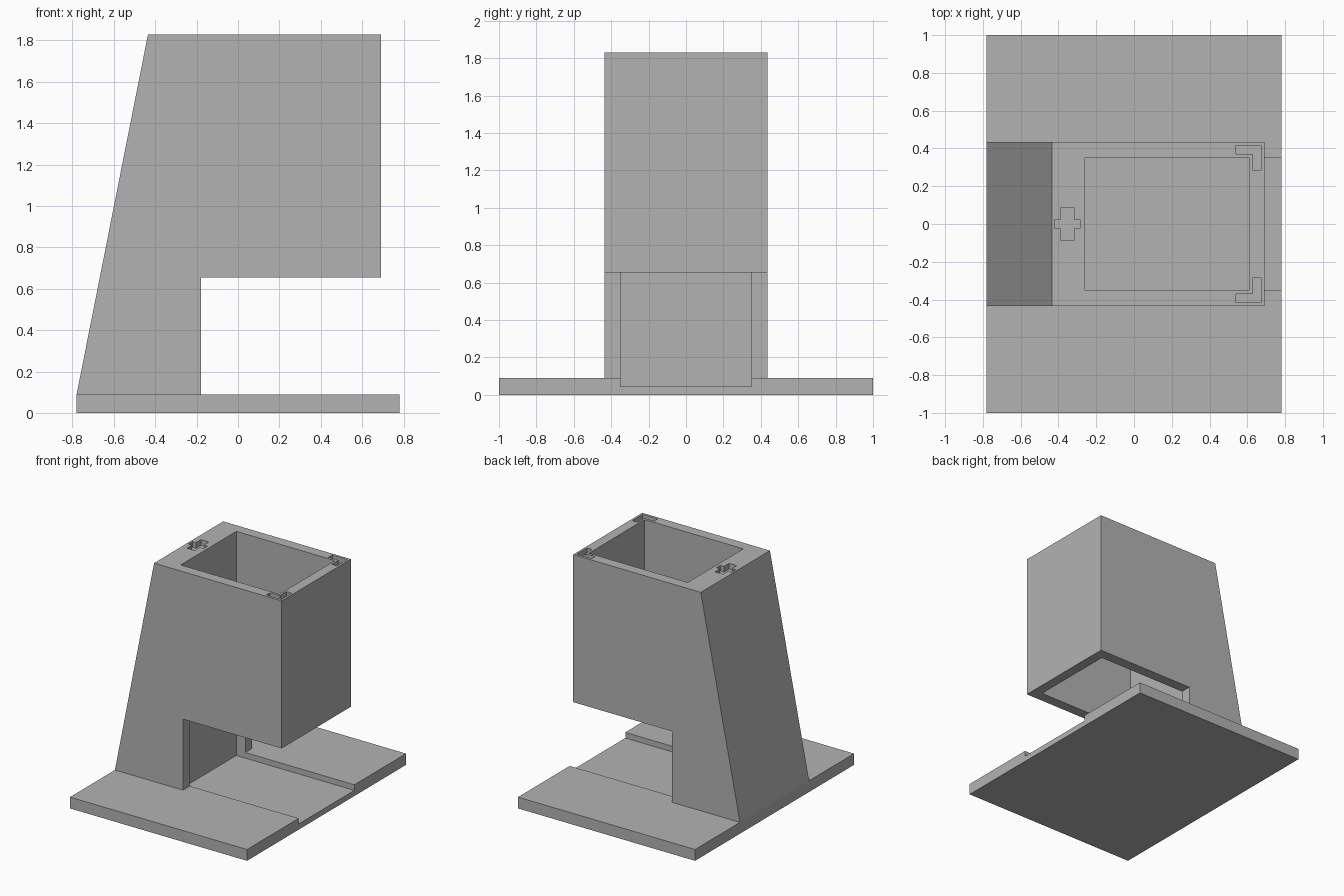
import bpy
import bmesh

cube = bpy.data.objects.get("Cube")
if cube:
    bpy.data.objects.remove(cube, do_unlink=True)

GREY = (0.45, 0.45, 0.45, 1.0)
grey = bpy.data.materials.new("plain_grey")
grey.use_nodes = True
grey.diffuse_color = GREY
grey.node_tree.nodes["Principled BSDF"].inputs["Base Color"].default_value = GREY


def prism(name, outline, place, offset):
    """Extrude a flat outline; place maps each 2D point into space."""
    bm = bmesh.new()
    face = bm.faces.new([bm.verts.new(place(a, b)) for a, b in outline])
    new = bmesh.ops.extrude_face_region(bm, geom=[face])["geom"]
    bmesh.ops.translate(bm, vec=offset,
                        verts=[v for v in new if isinstance(v, bmesh.types.BMVert)])
    bmesh.ops.recalc_face_normals(bm, faces=bm.faces)
    mesh = bpy.data.meshes.new(name)
    bm.to_mesh(mesh)
    bm.free()
    mesh.materials.append(grey)
    obj = bpy.data.objects.new(name, mesh)
    bpy.context.collection.objects.link(obj)
    return obj


def upright(name, outline, z0, z1):
    return prism(name, outline, lambda x, y: (x, y, z0), (0, 0, z1 - z0))


def rect(x0, x1, half):
    return [(x0, -half), (x1, -half), (x1, half), (x0, half)]


def cut(target, cutter):
    mod = target.modifiers.new("cut", 'BOOLEAN')
    mod.operation = 'DIFFERENCE'
    mod.solver = 'EXACT'
    mod.object = cutter
    bpy.context.view_layer.objects.active = target
    bpy.ops.object.modifier_apply(modifier=mod.name)
    bpy.data.objects.remove(cutter, do_unlink=True)


TOP, PLATE, FLOOR = 1.83, 0.09, 0.045
POCKET = TOP - 0.045

# Base plate with a shallow channel running out to the +x edge
base = upright("base_plate", rect(-0.78, 0.78, 1.0), 0, PLATE)
cut(base, upright("channel_cutter", rect(-0.26, 0.9, 0.35), FLOOR, 0.2))

# Tower: sloped back, leg and overhanging chute
profile = [(-0.78, PLATE), (-0.18, PLATE), (-0.18, 0.655),
           (0.69, 0.655), (0.69, TOP), (-0.435, TOP)]
tower = prism("tower", profile, lambda x, z: (x, -0.435, z), (0, 0.87, 0))
cut(tower, upright("chute_cutter", rect(-0.26, 0.61, 0.35), FLOOR, 2))

# Cross-shaped locating pocket in the top rim
cross = [(-0.42, -0.025), (-0.387, -0.025), (-0.387, -0.088), (-0.318, -0.088),
         (-0.318, -0.025), (-0.285, -0.025), (-0.285, 0.025), (-0.318, 0.025),
         (-0.318, 0.088), (-0.387, 0.088), (-0.387, 0.025), (-0.42, 0.025)]
cut(tower, upright("cross_cutter", cross, POCKET, 2))

# Mirrored corner pockets in the top rim
corner = [(0.54, 0.37), (0.627, 0.37), (0.627, 0.285),
          (0.673, 0.285), (0.673, 0.415), (0.54, 0.415)]
for side in (-1, 1):
    cut(tower, upright("corner_cutter", [(x, side * y) for x, y in corner], POCKET, 2))
